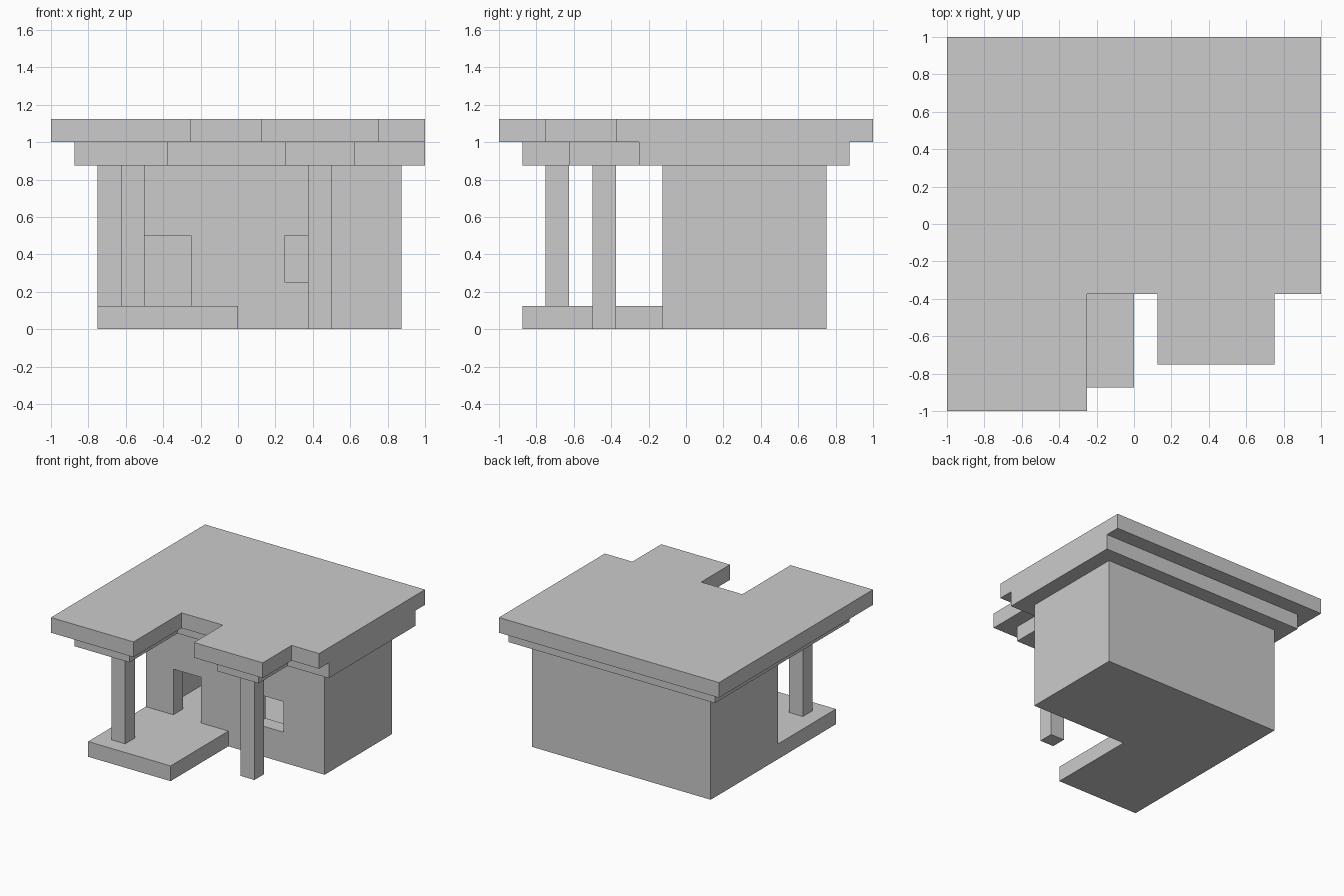
import bpy
import bmesh

if "Cube" in bpy.data.objects:
    bpy.data.objects.remove(bpy.data.objects["Cube"])


def prism(name, outline, z0, z1):
    """Extrude a flat outline from z0 up to z1."""
    bm = bmesh.new()
    base = bm.faces.new([bm.verts.new((x, y, z0)) for x, y in outline])
    ext = bmesh.ops.extrude_face_region(bm, geom=[base], use_keep_orig=True)
    top = [v for v in ext["geom"] if isinstance(v, bmesh.types.BMVert)]
    bmesh.ops.translate(bm, verts=top, vec=(0, 0, z1 - z0))
    bmesh.ops.recalc_face_normals(bm, faces=bm.faces)
    mesh = bpy.data.meshes.new(name)
    bm.to_mesh(mesh)
    bm.free()
    obj = bpy.data.objects.new(name, mesh)
    bpy.context.collection.objects.link(obj)
    return obj


def box(name, x0, x1, y0, y1, z0, z1):
    return prism(name, [(x0, y0), (x1, y0), (x1, y1), (x0, y1)], z0, z1)


def cut(target, cutter):
    mod = target.modifiers.new(cutter.name, "BOOLEAN")
    mod.operation = "DIFFERENCE"
    mod.solver = "EXACT"
    mod.object = cutter
    cutter.hide_render = True
    cutter.hide_viewport = True


# Hollow house with a raised floor, a doorway and a window
house = box("house_walls", -0.75, 0.875, -0.125, 0.75, 0, 0.875)
cut(house, box("room_cutter", -0.625, 0.75, 0, 0.625, 0.125, 1.0))
cut(house, box("door_cutter", -0.5, -0.25, -0.25, 0.1, 0.125, 0.5))
cut(house, box("window_cutter", 0.25, 0.5, -0.25, 0.1, 0.25, 0.5))

# Porch deck and the two posts
box("porch_deck", -0.75, 0, -0.875, -0.125, 0, 0.125)
box("porch_post", -0.625, -0.5, -0.75, -0.625, 0.125, 0.875)
box("canopy_post", 0.375, 0.5, -0.5, -0.375, 0, 0.875)

# Lower roof layer, stepped in from the upper one except at the right end
prism("lower_roof", [
    (-0.875, -0.875), (-0.375, -0.875), (-0.375, -0.25), (0.25, -0.25),
    (0.25, -0.625), (0.625, -0.625), (0.625, -0.25), (1, -0.25),
    (1, 0.875), (-0.875, 0.875)], 0.875, 1.0)

# Upper roof layer
prism("upper_roof", [
    (-1, -1), (-0.25, -1), (-0.25, -0.375), (0.125, -0.375),
    (0.125, -0.75), (0.75, -0.75), (0.75, -0.375), (1, -0.375),
    (1, 1), (-1, 1)], 1.0, 1.125)
